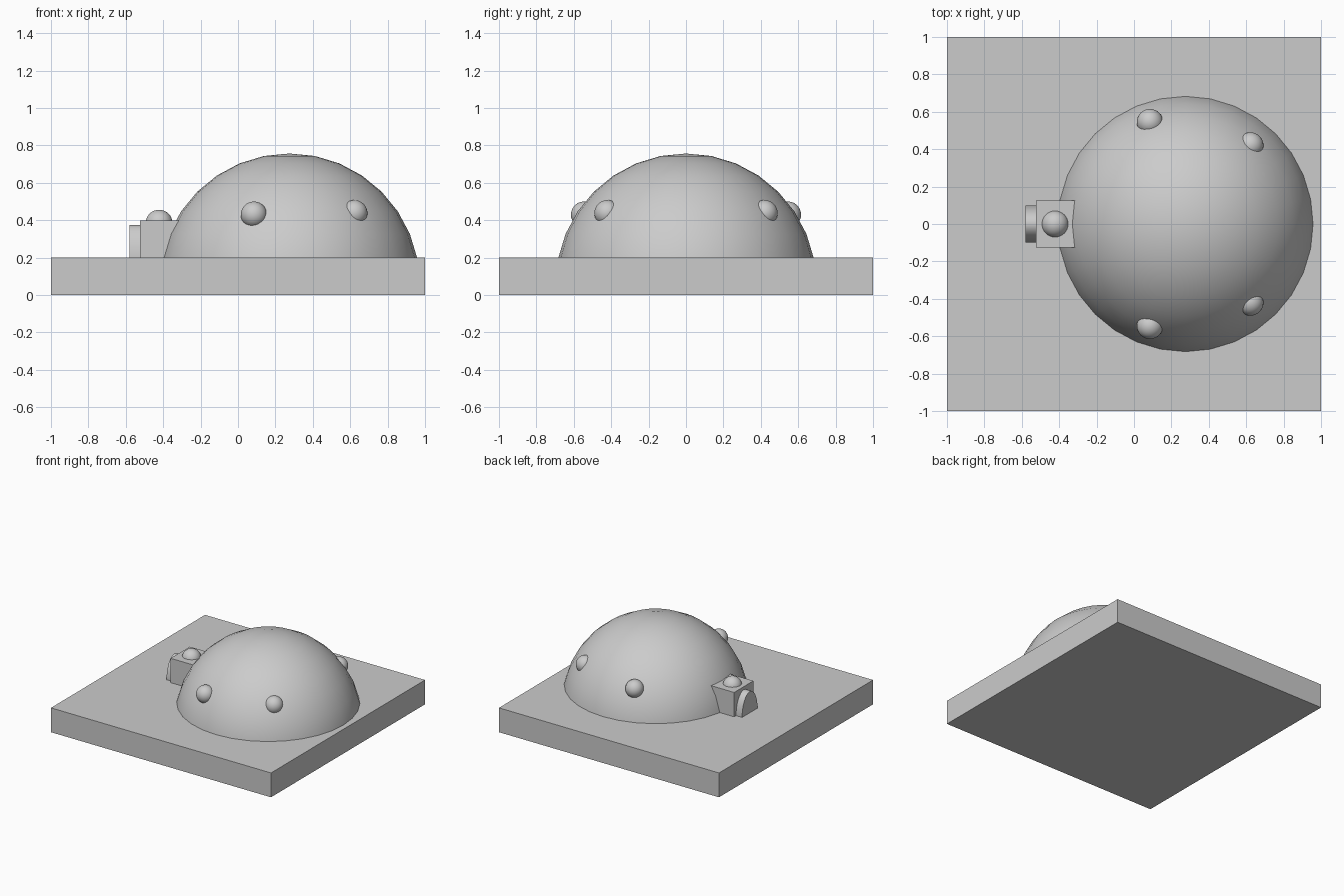
import bpy
import math

if "Cube" in bpy.data.objects:
    bpy.data.objects.remove(bpy.data.objects["Cube"])


def box(name, lo, hi):
    bpy.ops.mesh.primitive_cube_add(size=1, location=[(a + b) / 2 for a, b in zip(lo, hi)])
    ob = bpy.context.object
    ob.name = name
    ob.scale = [b - a for a, b in zip(lo, hi)]
    bpy.ops.object.transform_apply(location=False, rotation=False, scale=True)
    return ob


def ball(name, radius, location):
    bpy.ops.mesh.primitive_uv_sphere_add(segments=32, ring_count=16, radius=radius, location=location)
    ob = bpy.context.object
    ob.name = name
    bpy.ops.object.shade_smooth()
    return ob


# Square base slab
box("base_slab", (-1, -1, 0), (1, 1, 0.2))

# Dome: upper part of a sphere; its lower part is cut off inside the slab
dome = ball("dome", 0.697, (0.275, 0, 0.06))
bpy.ops.object.mode_set(mode='EDIT')
bpy.ops.mesh.select_all(action='SELECT')
bpy.ops.mesh.bisect(plane_co=(0, 0, 0.15), plane_no=(0, 0, 1), clear_inner=True, use_fill=False)
bpy.ops.object.mode_set(mode='OBJECT')

# Round knobs on both sides of the dome
for side, sign in (("front", -1), ("back", 1)):
    ball("knob_left_" + side, 0.07, (0.085, sign * 0.545, 0.43))
    ball("knob_right_" + side, 0.07, (0.622, sign * 0.42, 0.438))

# Entrance block running into the dome
box("entrance_block", (-0.525, -0.125, 0.15), (-0.25, 0.125, 0.4))

# Arched door: flattened half disc on the entrance face
bpy.ops.mesh.primitive_cylinder_add(vertices=32, radius=1, depth=0.1,
                                    location=(-0.53, 0, 0.2), rotation=(0, math.pi / 2, 0))
door = bpy.context.object
door.name = "arched_door"
door.scale = (0.175, 0.1, 1)
bpy.ops.object.transform_apply(location=False, rotation=True, scale=True)
bpy.ops.object.shade_smooth_by_angle(angle=math.radians(35))

# Ball resting in the entrance roof
ball("entrance_ball", 0.072, (-0.422, 0, 0.384))
